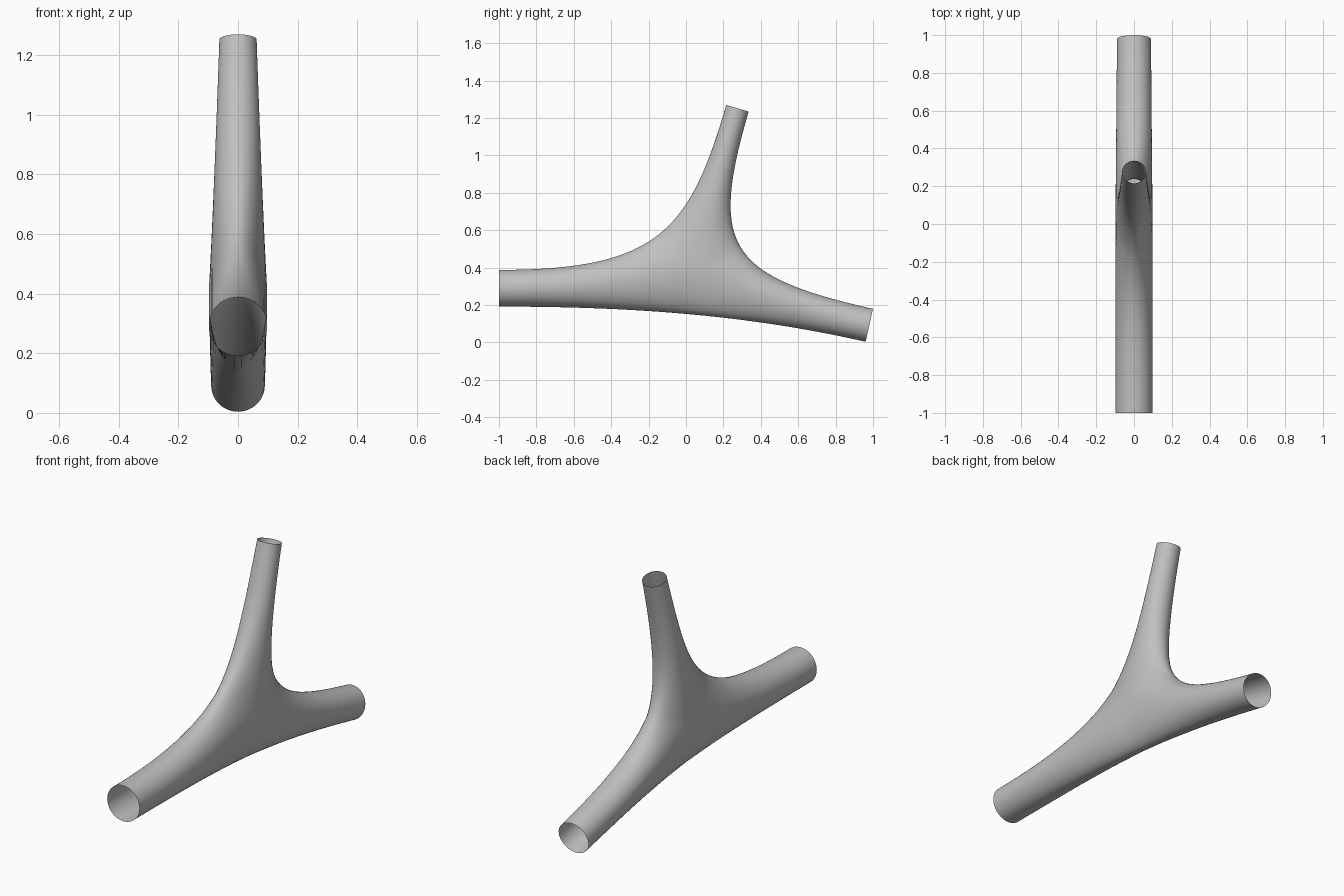
import bpy, bmesh, math
from mathutils import Vector

if "Cube" in bpy.data.objects:
    bpy.data.objects.remove(bpy.data.objects["Cube"], do_unlink=True)

STEPS, ARC = 48, 24          # along a strip (even), around half a tube
HUB, HUB_R = Vector((0.07, 0.40)), 0.098


class Arm:
    """Open tube end in the side plane: centre (y, z), inward direction, radius."""
    def __init__(self, centre, inward, radius, reach):
        self.c, self.d = Vector(centre), Vector(inward).normalized()
        self.r, self.reach = radius, reach

    def spine(self, v):
        mid = self.c + self.d * self.reach
        return self.c * (1 - v) ** 2 + mid * 2 * v * (1 - v) + HUB * v * v

    def width(self, v):
        return self.r + (HUB_R - self.r) * v


front = Arm((-1, 0.29), (1, 0), 0.098, 0.62)
back = Arm((0.98, 0.092), (-0.975, 0.22), 0.09, 0.52)
top = Arm((0.275, 1.252), (-0.28, -0.96), 0.0625, 0.54)


def bezier(p, q, r, s, u):
    w = 1 - u
    return p * w**3 + q * 3 * u * w * w + r * 3 * u * u * w + s * u**3


def strip(bm, a, b, pull_a, pull_b):
    """Half-tube skin running from one arm, past the hub, to another arm."""
    def rim(arm, other):
        n = Vector((-arm.d.y, arm.d.x))
        side = 1 if n.dot(other.c - arm.c) > 0 else -1
        return arm.c + n * side * arm.r
    p, s = rim(a, b), rim(b, a)
    # the lower strip faces away from the top arm
    if top not in (a, b):
        p, s = a.c * 2 - rim(a, top), b.c * 2 - rim(b, top)
    q, r = p + a.d * pull_a, s + b.d * pull_b
    rows = []
    for i in range(STEPS + 1):
        u = i / STEPS
        arm, v = (a, 2 * u) if u <= 0.5 else (b, 2 - 2 * u)
        spine, outline = arm.spine(v), bezier(p, q, r, s, u)
        row = []
        for j in range(ARC + 1):
            t = math.pi * j / ARC
            yz = spine.lerp(outline, math.sin(t))
            row.append(bm.verts.new((arm.width(v) * math.cos(t), yz.x, yz.y)))
        rows.append(row)
    for lo, hi in zip(rows, rows[1:]):
        for j in range(ARC):
            bm.faces.new((lo[j], lo[j + 1], hi[j + 1], hi[j]))


# Three strips joined along the side seams
bm = bmesh.new()
strip(bm, front, top, 0.85, 0.70)
strip(bm, top, back, 0.75, 0.80)
strip(bm, back, front, 0.59, 0.80)
bmesh.ops.remove_doubles(bm, verts=bm.verts, dist=0.0005)
bmesh.ops.recalc_face_normals(bm, faces=bm.faces)

# Make sure the skin faces outward: the lowest face must look down
bm.normal_update()
lowest = min(bm.faces, key=lambda f: f.calc_center_median().z)
if lowest.normal.z > 0:
    bmesh.ops.reverse_faces(bm, faces=bm.faces)
for f in bm.faces:
    f.smooth = True

mesh = bpy.data.meshes.new("branching_tube")
bm.to_mesh(mesh)
bm.free()
tube = bpy.data.objects.new("branching_tube", mesh)
bpy.context.collection.objects.link(tube)

# Plain grey
grey = bpy.data.materials.new("light grey")
grey.use_nodes = True
colour = (0.53, 0.53, 0.53, 1)
grey.diffuse_color = colour
grey.node_tree.nodes["Principled BSDF"].inputs["Base Color"].default_value = colour
mesh.materials.append(grey)
